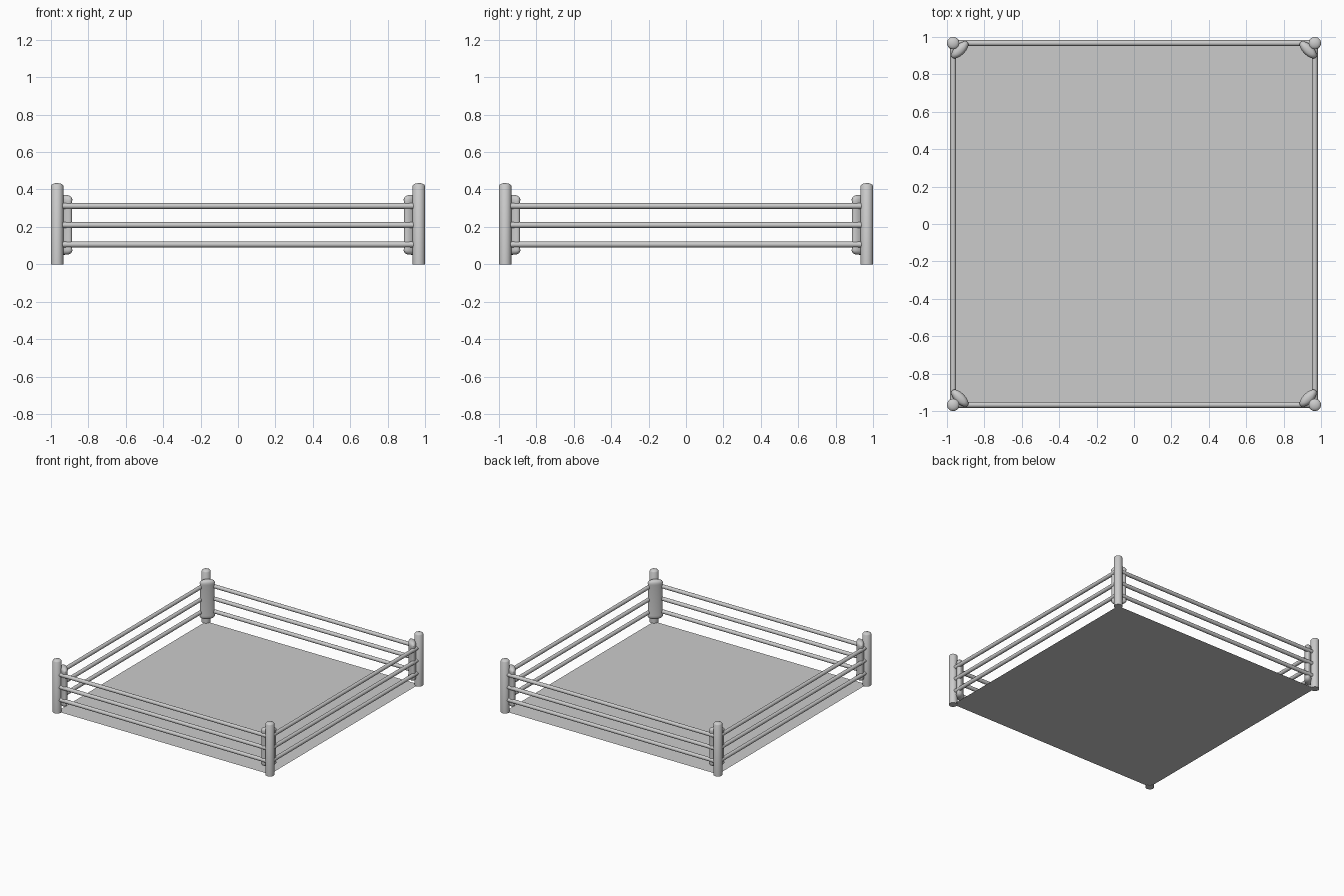
import bpy, math

if "Cube" in bpy.data.objects:
    bpy.data.objects.remove(bpy.data.objects["Cube"])

C = 0.967  # distance of posts and ropes from the centre lines


def finish(obj):
    bpy.ops.object.select_all(action='DESELECT')
    obj.select_set(True)
    bpy.context.view_layer.objects.active = obj
    bpy.ops.object.shade_smooth_by_angle(angle=math.radians(40))


def lathe(name, profile, loc, scale=(1, 1), rot=0.0, sides=32):
    """Revolve (radius, z) points into a closed, optionally elliptical, solid."""
    verts, faces = [], []
    for r, z in profile:
        for i in range(sides):
            a = 2 * math.pi * i / sides
            verts.append((r * math.cos(a) * scale[0], r * math.sin(a) * scale[1], z))
    for k in range(len(profile) - 1):
        for i in range(sides):
            j = (i + 1) % sides
            faces.append((k * sides + i, k * sides + j,
                          (k + 1) * sides + j, (k + 1) * sides + i))
    faces.append(tuple(reversed(range(sides))))
    faces.append(tuple(range(len(verts) - sides, len(verts))))
    mesh = bpy.data.meshes.new(name)
    mesh.from_pydata(verts, [], faces)
    obj = bpy.data.objects.new(name, mesh)
    bpy.context.collection.objects.link(obj)
    obj.location = loc
    obj.rotation_euler = (0, 0, rot)
    finish(obj)


# Ring floor
bpy.ops.mesh.primitive_plane_add(size=2 * C, location=(0, 0, 0.003))
bpy.context.object.name = "ring_floor"

# Corner posts with domed tops, and oval pads facing the middle
post = [(0.033, 0), (0.033, 0.42), (0.028, 0.427), (0.017, 0.432), (0.004, 0.434)]
pad = [(0.10, 0.051), (0.55, 0.053), (0.85, 0.060), (1.0, 0.073), (0.97, 0.085),
       (0.97, 0.336), (1.0, 0.348), (0.85, 0.361), (0.55, 0.369), (0.10, 0.371)]
P = 0.931
for sx in (-1, 1):
    for sy in (-1, 1):
        lathe("corner_post", post, (sx * C, sy * C, 0))
        lathe("corner_pad", pad, (sx * P, sy * P, 0), scale=(0.058, 0.028),
              rot=-sx * sy * math.pi / 4)

# Three ropes along each side
for z in (0.106, 0.21, 0.312):
    for s in (-1, 1):
        for loc, rot in (((0, s * C, z), (0, math.pi / 2, 0)),
                         ((s * C, 0, z), (math.pi / 2, 0, 0))):
            bpy.ops.mesh.primitive_cylinder_add(vertices=20, radius=0.0155, depth=2 * C,
                                                location=loc, rotation=rot)
            rope = bpy.context.object
            rope.name = "rope"
            finish(rope)
